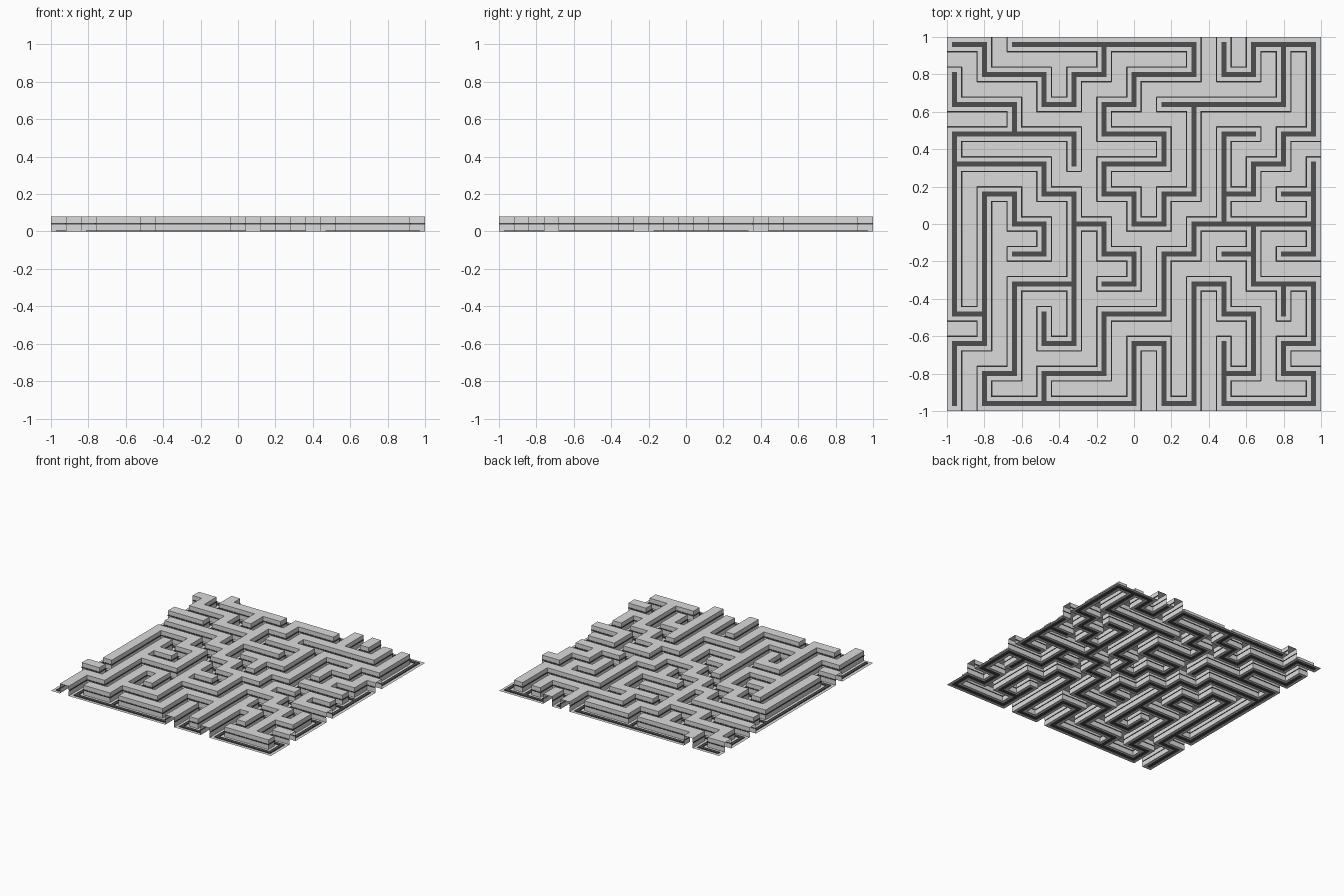
import bpy, bmesh
from mathutils import Vector

if "Cube" in bpy.data.objects:
    bpy.data.objects.remove(bpy.data.objects["Cube"])

N = 25              # cells per side (13 corridor nodes with walls between)
CELL = 2 / N
WALL_H = 0.08
TRIM_T = 0.004      # how far the trim stands out from the wall
TRIM_Z = (0.037, 0.045)
STRIPE_HALF = 0.0135
STRIPE_H = 0.006

# Corridor layout: start column, start row (from the back), then steps
RUNS = [
    (0, 0, "RDRRDRURU"),
    (2, 0, "RRRRRRDLLDLDRRDLLDRDRURUUU"),
    (7, 2, "RRRRUU"),
    (9, 0, "DRURRDDDLDLDL"),
    (10, 3, "LDDD"),
    (12, 4, "DDDL"),
    (11, 5, "R"),
    (7, 7, "RURRRR"),
    (0, 1, "DRRD"),
    (4, 4, "ULLLLDDDDDDR"),
    (0, 4, "RRRDRDDDDDLU"),
    (4, 6, "RDRDL"),
    (4, 8, "LLDDDLDRRRRRUURDDRUUUURDRDDL"),
    (0, 12, "UURUUUUURDRDL"),
    (3, 12, "URRUURRUU"),
    (9, 10, "DDRRRULURUULLUU"),
    (11, 8, "D"),
    (10, 7, "L"),
]
STEP = {"R": (1, 0), "L": (-1, 0), "U": (0, 1), "D": (0, -1)}
CORNERS = [(0, 0), (1, 0), (1, 1), (0, 1)]
SIDES = [(0, -1), (1, 0), (0, 1), (-1, 0)]

corridor = set()
for col, row, moves in RUNS:
    x, y = 2 * col, 24 - 2 * row
    corridor.add((x, y))
    for m in moves:
        dx, dy = STEP[m]
        corridor.add((x + dx, y + dy))
        x, y = x + 2 * dx, y + 2 * dy
        corridor.add((x, y))
grid = {(i, j) for i in range(N) for j in range(N)}
walls = grid - corridor


def material(name, value):
    m = bpy.data.materials.new(name)
    m.diffuse_color = (value, value, value, 1)
    m.use_nodes = True
    m.node_tree.nodes["Principled BSDF"].inputs["Base Color"].default_value = m.diffuse_color
    return m


def finish(name, bm, mat):
    bmesh.ops.remove_doubles(bm, verts=bm.verts, dist=1e-5)
    mesh = bpy.data.meshes.new(name)
    bm.to_mesh(mesh)
    bm.free()
    mesh.materials.append(mat)
    ob = bpy.data.objects.new(name, mesh)
    bpy.context.collection.objects.link(ob)


def face(bm, *pts):
    bm.faces.new([bm.verts.new(p) for p in pts])


def raised_cells(name, cells, lines, top, bands, side_cells, mat):
    """Top faces on the cells, and sides where a neighbour passes side_cells."""
    bm = bmesh.new()
    for i, j in cells:
        c = [(lines[i + u], lines[j + v]) for u, v in CORNERS]
        face(bm, *[(*p, top) for p in c])
        for k, (dx, dy) in enumerate(SIDES):
            if side_cells((i + dx, j + dy)):
                a, b = c[k], c[(k + 1) % 4]
                for lo, hi in bands:
                    face(bm, (*a, lo), (*b, lo), (*b, hi), (*a, hi))
    finish(name, bm, mat)


grey = material("light grey", 0.71)
dark = material("dark grey", 0.075)

even = [-1 + CELL * k for k in range(N + 1)]
stripe_lines = []
for k in range(13):
    mid = -0.96 + 0.16 * k
    stripe_lines += [mid - STRIPE_HALF, mid + STRIPE_HALF]

# Corridor floor, left open underneath the centre stripe
bm = bmesh.new()
cuts = (0, CELL / 2 - STRIPE_HALF, CELL / 2 + STRIPE_HALF, CELL)
for i, j in corridor:
    for u in range(3):
        for v in range(3):
            du, dv = u - 1, v - 1
            if du * dv == 0 and (i + du, j + dv) in corridor:
                continue
            face(bm, *[(even[i] + cuts[u + p], even[j] + cuts[v + q], 0)
                       for p, q in CORNERS])
finish("corridor_floor", bm, grey)

# Hollow open-bottomed walls with a slot for the trim, and the raised stripe
raised_cells("maze_walls", walls, even, WALL_H,
             [(0, TRIM_Z[0]), (TRIM_Z[1], WALL_H)], lambda n: n in corridor, grey)
raised_cells("floor_stripe", corridor, stripe_lines, STRIPE_H,
             [(0, STRIPE_H)], lambda n: n not in corridor, dark)

# Thin trim running round the walls at mid height, mitred at corners
bm = bmesh.new()
for i, j in walls:
    for k, (dx, dy) in enumerate(SIDES):
        if (i + dx, j + dy) not in corridor:
            continue
        tx, ty = -dy, dx
        ends = []
        for (u, v), s in ((CORNERS[k], -1), (CORNERS[(k + 1) % 4], 1)):
            p = Vector((even[i + u], even[j + v], 0))
            beside = (i + s * tx, j + s * ty)
            ahead = (beside[0] + dx, beside[1] + dy)
            ext = -TRIM_T if ahead in walls else TRIM_T if beside in corridor else 0
            q = p + Vector((dx, dy, 0)) * TRIM_T + Vector((tx, ty, 0)) * s * ext
            ends.append((p, q))
        (a, ao), (b, bo) = ends
        lo, hi = (Vector((0, 0, z)) for z in TRIM_Z)
        face(bm, ao + lo, bo + lo, bo + hi, ao + hi)
        face(bm, ao + hi, bo + hi, b + hi, a + hi)
        face(bm, a + lo, b + lo, bo + lo, ao + lo)
finish("wall_trim", bm, dark)
